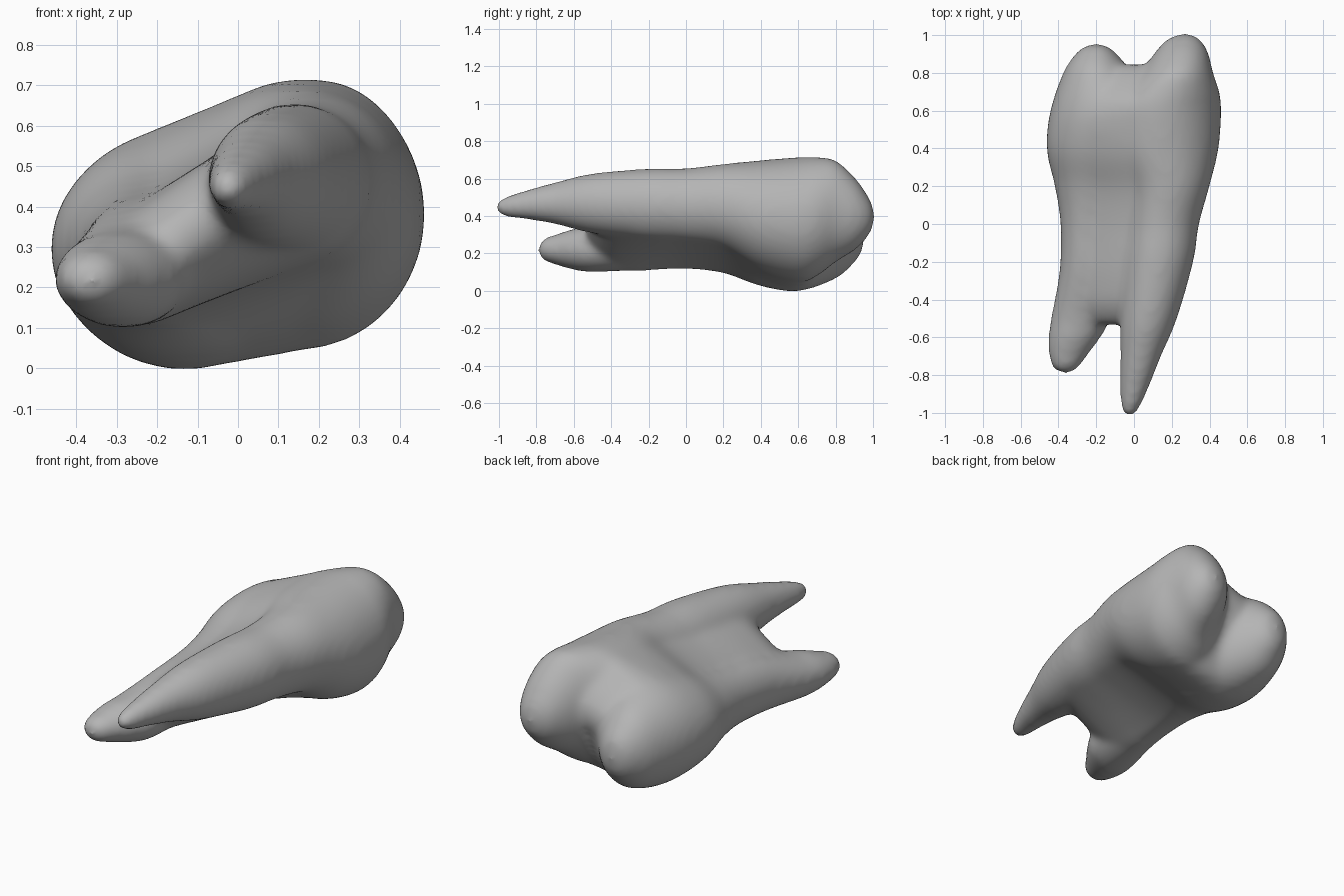
import bpy, bmesh, math
from mathutils import Vector

cube = bpy.data.objects.get("Cube")
if cube:
    bpy.data.objects.remove(cube, do_unlink=True)

grey = bpy.data.materials.new("plain grey")
grey.use_nodes = True
tone = (0.46, 0.46, 0.46, 1)
grey.diffuse_color = tone
grey.node_tree.nodes["Principled BSDF"].inputs["Base Color"].default_value = tone

SIDES, STEPS = 48, 6


def blend(a, b, c, d, t):
    """Smooth curve value between b and c."""
    return 0.5 * (2 * b + (c - a) * t + (2 * a - 5 * b + 4 * c - d) * t * t
                  + (3 * b - a - 3 * c + d) * t ** 3)


def refine(rows):
    """Smoothly fill in rows between the given ones."""
    padded = [rows[0]] + rows + [rows[-1]]
    fine = [[blend(*p, k / STEPS) for p in zip(*padded[i:i + 4])]
            for i in range(len(rows) - 1) for k in range(STEPS)]
    return fine + [list(rows[-1])]


def sample(column, y):
    """Ellipse (x, z, width, height) of a refined column at y."""
    for p, q in zip(column, column[1:]):
        if p[0] <= y <= q[0]:
            t = (y - p[0]) / (q[0] - p[0])
            return [a + (b - a) * t for a, b in zip(p[1:], q[1:])]


def outline(y, ellipses):
    """Ring of points wrapped tightly round one or more ellipses."""
    ring = []
    for s in range(SIDES):
        c, n = math.cos(math.tau * s / SIDES), math.sin(math.tau * s / SIDES)
        options = []
        for x, z, w, h in ellipses:
            reach = math.hypot(w * c, h * n)
            options.append((x * c + z * n + reach, x + w * w * c / reach, z + h * h * n / reach))
        far = max(options)
        ring.append(Vector((far[1], y, far[2])))
    return ring


def add_tube(bm, rings):
    """Closed skin through the rings, with a fan at each end."""
    loops = [[bm.verts.new(p) for p in ring] for ring in rings]
    for p, q in zip(loops, loops[1:]):
        for s in range(SIDES):
            n = (s + 1) % SIDES
            bm.faces.new((p[s], p[n], q[n], q[s]))
    for loop in (loops[0], loops[-1]):
        tip = bm.verts.new(sum((v.co for v in loop), Vector()) / SIDES)
        for s in range(SIDES):
            bm.faces.new((loop[s], loop[(s + 1) % SIDES], tip))


# rows are y, x, z, half width, half height
# short root running back into the low lobe of the crown
low_side = refine([
    (-.795, -.36, .22, .005, .005), (-.765, -.362, .22, .065, .055), (-.7, -.35, .22, .1, .08),
    (-.6, -.315, .222, .138, .11), (-.5, -.285, .225, .155, .125), (-.25, -.25, .26, .145, .15),
    (0, -.235, .28, .155, .16), (.2, -.2, .29, .22, .195), (.4, -.15, .295, .313, .27),
    (.6, -.135, .295, .308, .297), (.8, -.19, .29, .185, .225), (.9, -.2, .29, .11, .14),
    (.94, -.2, .29, .06, .08), (.955, -.2, .29, .005, .005)])
# long root running back into the high lobe of the crown
high_side = refine([
    (-1.02, -.025, .445, .005, .005), (-.985, -.022, .447, .045, .047), (-.85, .006, .46, .079, .079),
    (-.7, .036, .468, .108, .112), (-.5, .078, .467, .15, .16), (-.2, .13, .46, .184, .193),
    (0, .155, .455, .19, .2), (.2, .18, .45, .22, .228), (.4, .15, .4, .298, .298),
    (.6, .15, .38, .312, .334), (.7, .185, .397, .267, .318), (.8, .225, .425, .194, .272),
    (.9, .25, .412, .145, .197), (.965, .26, .4, .1, .12), (.995, .268, .397, .055, .065),
    (1.01, .27, .395, .005, .005)])
# body wrapped round both sides; rows are y, fullness and lift
body = refine([(-.535, .2, 0), (-.5, .5, 0), (-.42, .8, -.008), (-.3, .91, -.015), (-.1, .92, -.016),
               (.15, .94, -.012), (.35, .97, 0), (.6, 1, 0), (.69, .93, .005), (.77, .65, .03),
               (.825, .33, .05), (.845, .12, .05)])

bm = bmesh.new()
for column in (low_side, high_side):
    add_tube(bm, [outline(y, [(x, z, max(w, .004), max(h, .004))]) for y, x, z, w, h in column])
wraps = []
for y, full, lift in body:
    pair = [sample(low_side, y), sample(high_side, y)]
    wraps.append(outline(y, [(x - lift / 2, z + lift, w * full, h * full) for x, z, w, h in pair]))
add_tube(bm, wraps)
bmesh.ops.recalc_face_normals(bm, faces=bm.faces)
mesh = bpy.data.meshes.new("tooth")
bm.to_mesh(mesh)
bm.free()
mesh.materials.append(grey)
tooth = bpy.data.objects.new("tooth", mesh)
bpy.context.collection.objects.link(tooth)

# fuse the parts into one skin and soften the joins
skin = tooth.modifiers.new("fuse", 'REMESH')
skin.mode = 'VOXEL'
skin.voxel_size = 0.018
skin.use_smooth_shade = True
soft = tooth.modifiers.new("soften", 'SMOOTH')
soft.factor = 0.5
soft.iterations = 16
